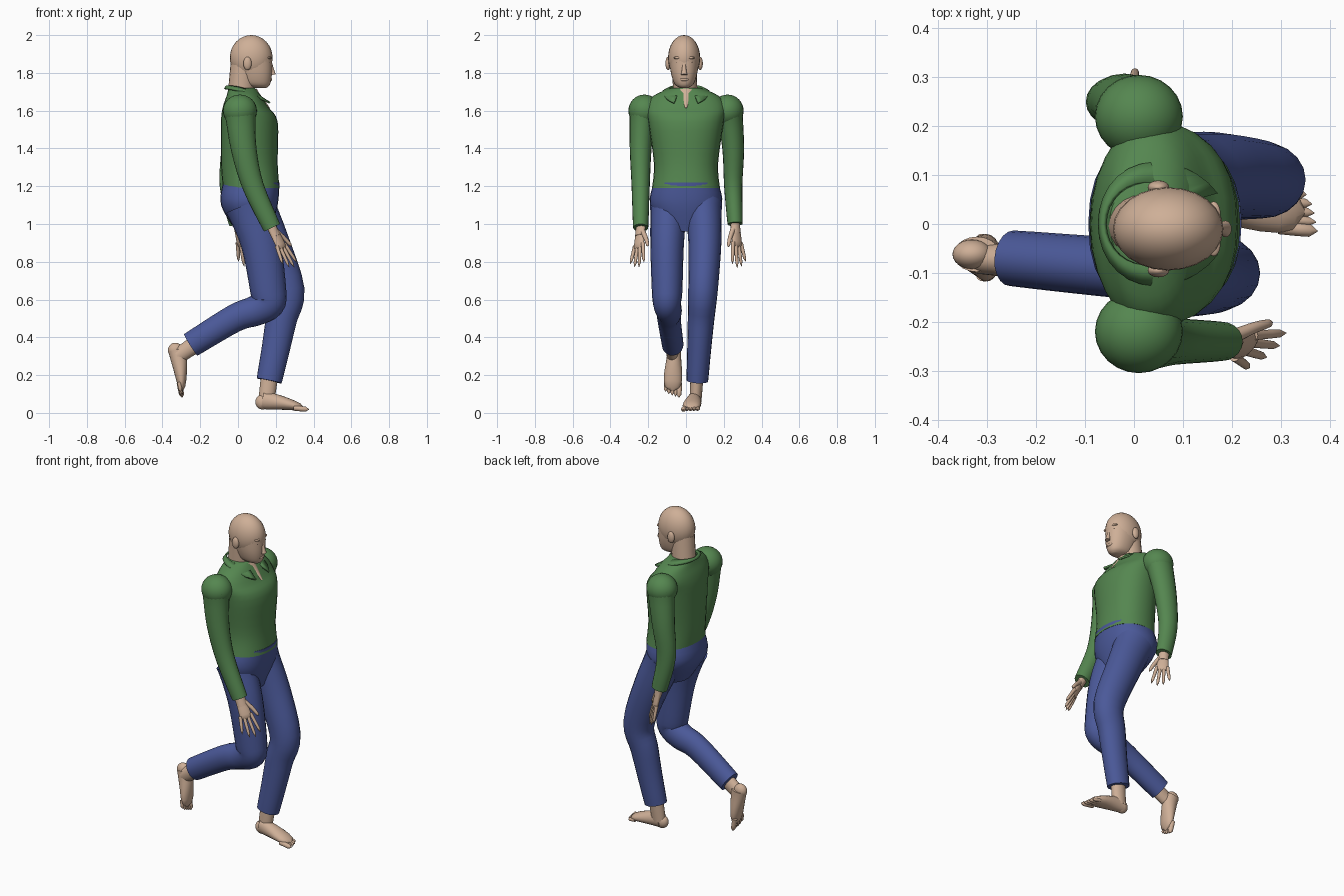
import bpy, bmesh, math
from mathutils import Vector

cube = bpy.data.objects.get("Cube")
if cube:
    bpy.data.objects.remove(cube, do_unlink=True)


def material(name, *rgb):
    mat = bpy.data.materials.new(name)
    mat.use_nodes = True
    mat.diffuse_color = (*rgb, 1)
    shader = mat.node_tree.nodes["Principled BSDF"]
    shader.inputs["Base Color"].default_value = mat.diffuse_color
    return mat


SKIN = material("skin", .62, .43, .31)
GREEN = material("shirt green", .09, .24, .08)
BLUE = material("trouser blue", .07, .1, .32)
SIDEWAYS = Vector((0, 1, 0))


def finish(name, bm, mat):
    """Turn the bmesh into a smooth shaded object."""
    bmesh.ops.recalc_face_normals(bm, faces=bm.faces)
    mesh = bpy.data.meshes.new(name)
    bm.to_mesh(mesh)
    bm.free()
    mesh.materials.append(mat)
    part = bpy.data.objects.new(name, mesh)
    bpy.context.collection.objects.link(part)
    bpy.ops.object.select_all(action='DESELECT')
    part.select_set(True)
    bpy.context.view_layer.objects.active = part
    bpy.ops.object.shade_smooth_by_angle(angle=math.radians(50))
    return part


def smooth_path(points, steps=4):
    """Curve that passes through all points."""
    points = [Vector(p) for p in points]
    padded = [points[0]] + points + [points[-1]]
    path = []
    for before, start, end, after in zip(padded, padded[1:], padded[2:], padded[3:]):
        pull_in, pull_out = (end - before) / 2, (after - start) / 2
        for step in range(steps):
            t = step / steps
            gap = end - start
            bend = gap * 3 - pull_in * 2 - pull_out
            twist = pull_in + pull_out - gap * 2
            path.append(start + pull_in * t + bend * t ** 2 + twist * t ** 3)
    return path + [points[-1]]


def skin_rings(name, rings, mat, squareness=1, sides=20):
    """Join oval rings, each given as centre, depth vector and side vector."""
    bm = bmesh.new()
    loops = []
    for centre, depth, side in rings:
        loop = []
        for k in range(sides):
            angle = math.tau * k / sides
            c, s = (math.copysign(abs(v) ** squareness, v)
                    for v in (math.cos(angle), math.sin(angle)))
            loop.append(bm.verts.new(centre + depth * c + side * s))
        loops.append(loop)
    for low, high in zip(loops, loops[1:]):
        for k in range(sides):
            bm.faces.new((low[k - 1], low[k], high[k], high[k - 1]))
    bm.faces.new(loops[0])
    bm.faces.new(loops[-1])
    return finish(name, bm, mat)


def limb(name, joints, start, end, mat, ratio=.85, end_ratio=None,
         side=SIDEWAYS, taper=.7, rounded=False):
    """Tapered oval tube along joints; ratio is side radius over depth radius."""
    path = smooth_path(joints)
    last = len(path) - 1
    end_ratio = end_ratio or ratio
    rings = []
    for i, centre in enumerate(path):
        t = i / last
        along = (path[min(i + 1, last)] - path[max(i - 1, 0)]).normalized()
        across = (side - along * side.dot(along)).normalized()
        radius = start + (end - start) * t ** taper
        if rounded:
            radius *= max(1 - t ** 8, .01) ** .5
        width = radius * (ratio + (end_ratio - ratio) * t * t)
        rings.append((centre, across.cross(along) * radius, across * width))
    return skin_rings(name, rings, mat)


def column(name, rows, mat, y=0, squareness=.9):
    """Body of level rings; each row is x, z, depth radius, side radius."""
    rings = [(Vector((x, y, z)), Vector((depth, 0, 0)), SIDEWAYS * width)
             for x, z, depth, width in smooth_path(rows)]
    return skin_rings(name, rings, mat, squareness, sides=28)


def blob(name, centre, size, mat=SKIN):
    bm = bmesh.new()
    bmesh.ops.create_uvsphere(bm, u_segments=24, v_segments=16, radius=1)
    bmesh.ops.scale(bm, vec=size, verts=bm.verts)
    bmesh.ops.translate(bm, vec=centre, verts=bm.verts)
    return finish(name, bm, mat)


def local_frame(origin, forward, across):
    """Return a placing function and the unit side vector."""
    origin, forward, across = Vector(origin), Vector(forward).normalized(), Vector(across)
    across = (across - forward * across.dot(forward)).normalized()
    up = forward.cross(across)
    up *= 1 if up.z > 0 else -1

    def place(ahead, sideways, height=0):
        return origin + forward * ahead + across * sideways + up * height
    return place, across


def hand(name, wrist, forward, thumb_way):
    place, across = local_frame(wrist, forward, thumb_way)
    limb(name + "_wrist", [place(-.05, 0), place(.05, 0)], .03, .02, SKIN, 1, 1.5, across)
    limb(name + "_palm", [place(0, 0), place(.06, 0), place(.13, 0)], .019, .016, SKIN,
         1.6, 2.6, across, rounded=True)
    for i, tip in enumerate((.2, .23, .24, .22)):
        v = .02 * i - .03
        limb(f"{name}_finger_{i}", [place(.1, v), place(tip, v * 1.7)], .011, .008, SKIN,
             1, side=across, rounded=True)
    limb(name + "_thumb", [place(.03, .02), place(.08, .05), place(.13, .07)], .015, .009,
         SKIN, 1, side=across, rounded=True)


def foot(name, heel, forward, inner):
    """Foot whose big toe lies on the inner side."""
    place, across = local_frame(heel, forward, inner)
    blob(name + "_heel", place(.04, 0, .04), (.04, .03, .04))
    limb(name, [place(.04, 0, .05), place(.14, 0, .04), place(.26, 0, .02)], .048, .016,
         SKIN, .75, 2.7, across, taper=1.5, rounded=True)
    for i in range(5):
        v = .018 * i - .036
        thickness = .014 if i == 4 else .01
        limb(f"{name}_toe_{i}", [place(.21, v, .016), place(.26 + .03 * (i / 4) ** .6, v, .012)],
             thickness, thickness, SKIN, 1, side=across, rounded=True)


# Head and neck
FACE = -.01
blob("cranium", (.07, FACE, 1.88), (.113, .085, .12))
column("jaw", [(.12, 1.72, .03, .02), (.1, 1.74, .07, .05), (.09, 1.8, .09, .07),
               (.07, 1.88, .11, .08)], SKIN, y=FACE)
limb("neck", [(.01, 0, 1.62), (.03, FACE, 1.84)], .07, .07, SKIN, .92)
limb("throat", [(.08, 0, 1.7), (.16, 0, 1.61)], .026, .01, SKIN, 1.8, .6)

# Facial features
limb("nose", [(.17, FACE, 1.86), (.187, FACE, 1.79)], .007, .013, SKIN, 1, 1.3, taper=1)
blob("mouth", (.17, FACE, 1.765), (.01, .023, .009))
for label, way in (("left", 1), ("right", -1)):
    eye_line = FACE + way * .03
    blob(label + "_ear", (.05, FACE + way * .085, 1.85), (.022, .014, .035))
    blob(label + "_brow", (.163, eye_line, 1.88), (.014, .026, .008))
    blob(label + "_eye", (.163, eye_line, 1.855), (.01, .014, .007))
    blob(label + "_shoulder", (.01, way * .22, 1.6), (.09, .085, .085), GREEN)

# Shirt body
column("shirt_body", [(.07, 1.19, .15, .18), (.06, 1.32, .15, .17), (.06, 1.54, .15, .2),
                      (.04, 1.62, .12, .21), (.03, 1.68, .09, .17), (.02, 1.72, .07, .08)], GREEN)

# Folded collar, open at the throat
bm = bmesh.new()
rows = []
for k in range(-12, 13):
    angle = math.radians(12.5 * k)
    ahead, out = -math.cos(angle), math.sin(angle)
    front = (1 + ahead) / 2
    drop = front ** 2
    fold = bm.verts.new((.025 + .085 * ahead, .085 * out, 1.73 - .05 * drop))
    hem = bm.verts.new((.03 * (1 + front) + (.1 + .03 * front) * ahead, .125 * out,
                        1.715 - .085 * drop))
    rows.append((fold, hem))
for this, following in zip(rows, rows[1:]):
    bm.faces.new((*this, *reversed(following)))
collar = finish("shirt_collar", bm, GREEN)
thickness = collar.modifiers.new("thickness", 'SOLIDIFY')
thickness.thickness = .01
thickness.offset = 0

# Sleeves and hands
limb("right_sleeve", [(.01, -.23, 1.6), (.03, -.24, 1.4), (.08, -.24, 1.2), (.18, -.24, .98)],
     .086, .047, GREEN)
limb("left_sleeve", [(.01, .23, 1.6), (-.02, .25, 1.4), (-.04, .25, 1.2), (0, .26, 1)],
     .086, .047, GREEN)
hand("right_hand", (.18, -.24, .98), (.5, -.1, -1), (.6, .7, .3))
hand("left_hand", (0, .26, 1), (.2, .1, -1), (.7, -.7, .1))

# Trousers
column("trouser_seat", [(.07, 1.22, .15, .17), (.06, 1.1, .15, .19), (.08, .96, .09, .1)], BLUE)
limb("right_trouser_leg", [(.05, -.09, 1.1), (.12, -.1, .9), (.16, -.1, .65), (.16, -.1, .58),
                           (.09, -.09, .54), (-.02, -.09, .5), (-.25, -.07, .36)],
     .12, .067, BLUE)
limb("left_trouser_leg", [(.08, .09, 1.1), (.17, .1, .9), (.26, .09, .65), (.23, .08, .5),
                          (.2, .07, .34), (.165, .06, .17)], .12, .067, BLUE)

# Ankles and feet
limb("left_ankle", [(.17, .06, .22), (.15, .05, .06)], .048, .042, SKIN, .75)
limb("right_ankle", [(-.2, -.08, .38), (-.32, -.07, .3)], .048, .042, SKIN, .75)
foot("left_foot", (.09, .05, .02), (1, -.1, -.05), -SIDEWAYS)
foot("right_foot", (-.38, -.06, .36), (.26, -.05, -1), SIDEWAYS)
